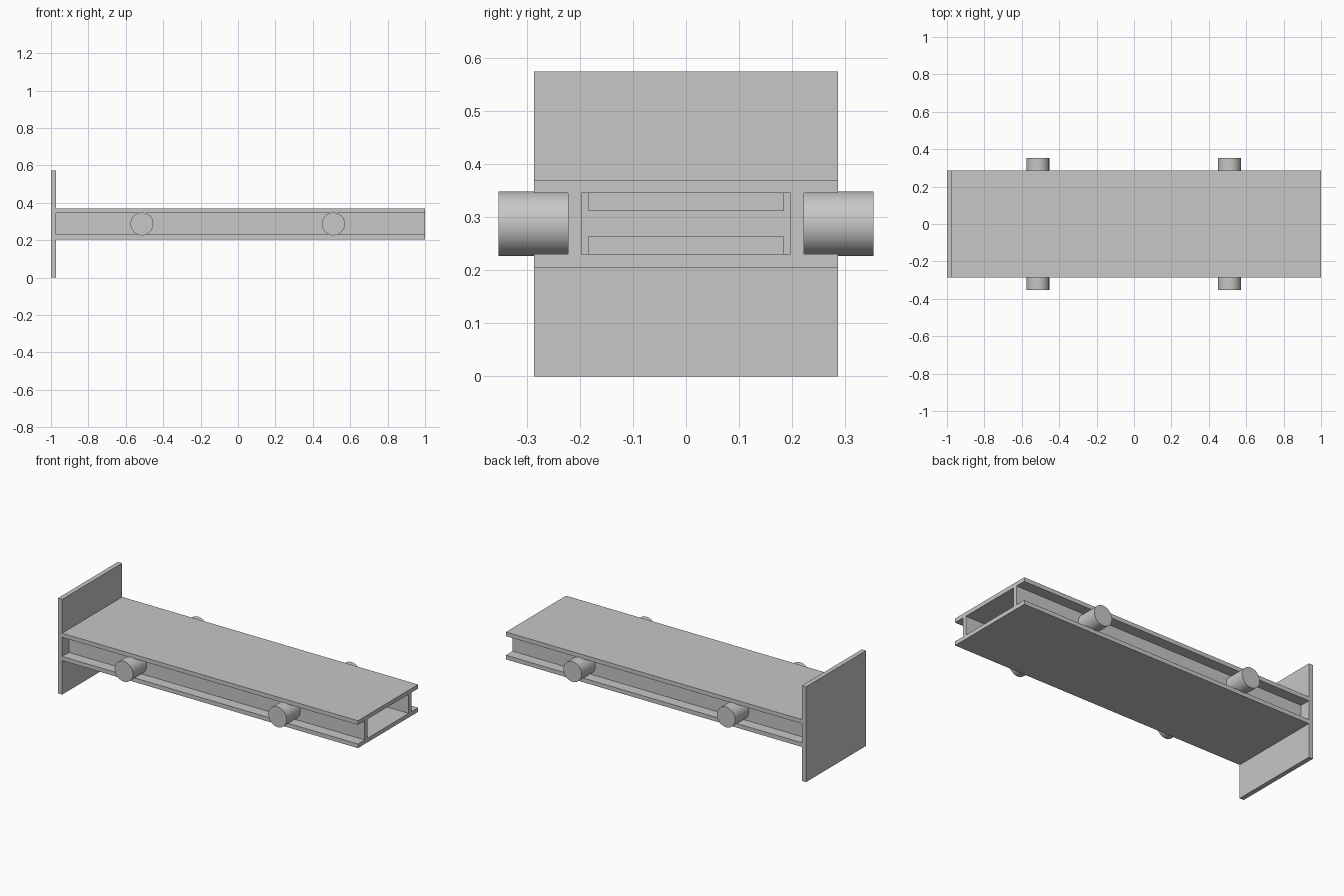
import bpy
import math

if "Cube" in bpy.data.objects:
    bpy.data.objects.remove(bpy.data.objects["Cube"])

# Single steel colour
steel = bpy.data.materials.new("steel_grey")
steel.use_nodes = True
colour = (0.57, 0.57, 0.57, 1)
steel.diffuse_color = colour
steel.node_tree.nodes["Principled BSDF"].inputs["Base Color"].default_value = colour


def box(name, x, y, z):
    """Box spanning the given (low, high) range on each axis."""
    spans = (x, y, z)
    bpy.ops.mesh.primitive_cube_add(size=1, location=[(a + b) / 2 for a, b in spans])
    obj = bpy.context.object
    obj.name = name
    obj.scale = [b - a for a, b in spans]
    bpy.ops.object.transform_apply(location=False, rotation=False, scale=True)
    obj.data.materials.append(steel)
    return obj


def pin(name, x, y, z, radius):
    """Smooth round pin lying along y."""
    bpy.ops.mesh.primitive_cylinder_add(
        vertices=64, radius=radius, depth=y[1] - y[0],
        location=(x, sum(y) / 2, z), rotation=(math.pi / 2, 0, 0))
    obj = bpy.context.object
    obj.name = name
    obj.data.materials.append(steel)
    bpy.ops.object.shade_smooth_by_angle(angle=math.radians(40))


HALF_WIDTH = 0.286
BEAM = (-0.972, 1.0)
BOTTOM, FLOOR, CEILING, TOP = 0.205, 0.23, 0.345, 0.37
MIDDLE = (BOTTOM + TOP) / 2
WIDTH = (-HALF_WIDTH, HALF_WIDTH)

# End plate and the two flanges of the beam
box("end_plate", (-1.0, BEAM[0]), WIDTH, (0, 0.574))
box("lower_flange", BEAM, WIDTH, (BOTTOM, FLOOR))
box("upper_flange", BEAM, WIDTH, (CEILING, TOP))

# Paired webs and side pins
for side, label in ((-1, "front"), (1, "back")):
    box(label + "_web", BEAM, sorted((side * 0.197, side * 0.222)), (FLOOR, CEILING))
    for x, end in ((-0.514, "right"), (0.51, "left")):
        pin(f"{label}_{end}_pin", x, sorted((side * 0.21, side * 0.353)), MIDDLE, 0.061)

# Stiffening ribs inside the beam, in line with the pins
for x, end in ((-0.514, "right"), (0.51, "left")):
    span = (x - 0.06, x + 0.06)
    box(end + "_lower_rib", span, (-0.185, 0.185), (FLOOR, 0.263))
    box(end + "_upper_rib", span, (-0.185, 0.185), (0.312, CEILING))
